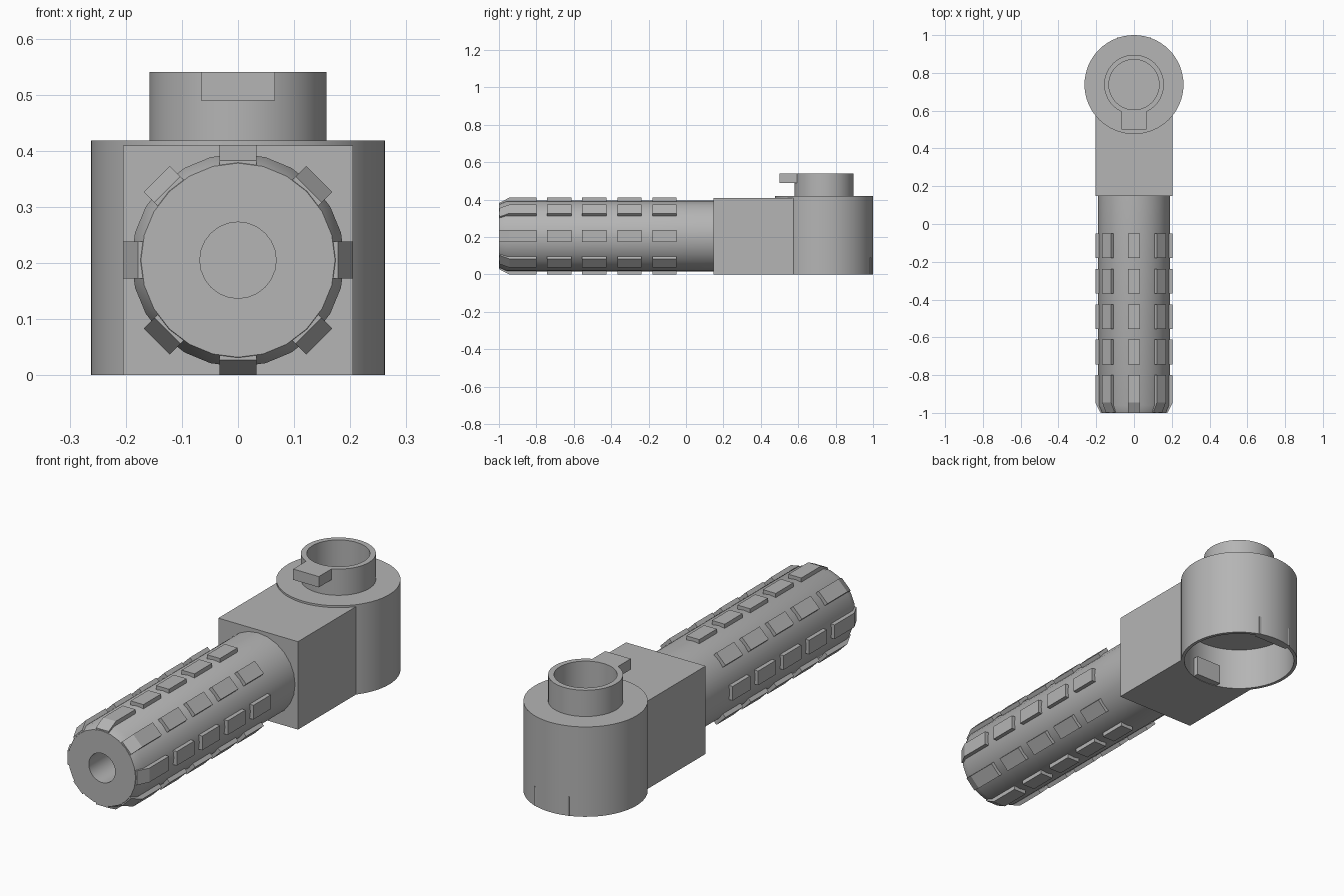
import bpy, bmesh, math
from mathutils import Matrix, Vector

cube = bpy.data.objects.get("Cube")
if cube:
    bpy.data.objects.remove(cube, do_unlink=True)

grey = bpy.data.materials.new("plain grey")
grey.use_nodes = True
colour = (0.46, 0.46, 0.46, 1)
grey.diffuse_color = colour
grey.node_tree.nodes["Principled BSDF"].inputs["Base Color"].default_value = colour

HUB_Y = 0.738
HUB_R = 0.262
CUP_R = 0.247
AXIS_Z = 0.205


def finish(name, bm, smooth=False):
    bmesh.ops.recalc_face_normals(bm, faces=bm.faces)
    mesh = bpy.data.meshes.new(name)
    bm.to_mesh(mesh)
    bm.free()
    mesh.materials.append(grey)
    obj = bpy.data.objects.new(name, mesh)
    bpy.context.collection.objects.link(obj)
    if smooth:
        bpy.ops.object.select_all(action="DESELECT")
        obj.select_set(True)
        bpy.context.view_layer.objects.active = obj
        bpy.ops.object.shade_smooth_by_angle(angle=math.radians(30))
    return obj


def lathe(name, profile, sides, matrix):
    """Spin a (radius, height) profile whose two ends lie on the axis."""
    bm = bmesh.new()
    verts = [bm.verts.new((r, 0, h)) for r, h in profile]
    edges = [bm.edges.new(pair) for pair in zip(verts, verts[1:])]
    bmesh.ops.spin(bm, geom=verts + edges, cent=(0, 0, 0), axis=(0, 0, 1),
                   angle=math.tau, steps=sides, use_duplicate=False)
    bmesh.ops.remove_doubles(bm, verts=bm.verts, dist=0.0001)
    bm.transform(matrix)
    return finish(name, bm, True)


def prism(name, outline, depth, matrix):
    """Extrude an XY outline along Z."""
    bm = bmesh.new()
    face = bm.faces.new([bm.verts.new((x, y, 0)) for x, y in outline])
    moved = bmesh.ops.extrude_face_region(bm, geom=[face])["geom"]
    bmesh.ops.translate(bm, vec=(0, 0, depth),
                        verts=[v for v in moved if isinstance(v, bmesh.types.BMVert)])
    bm.transform(matrix)
    return finish(name, bm)


def box(name, low, high):
    outline = [(low[0], low[1]), (high[0], low[1]), (high[0], high[1]), (low[0], high[1])]
    return prism(name, outline, high[2] - low[2], Matrix.Translation((0, 0, low[2])))


# Hub: open cup below, hollow neck above
lathe("hub", [(0, 0.2), (CUP_R, 0.2), (CUP_R, 0), (HUB_R, 0), (HUB_R, 0.418),
              (0.158, 0.418), (0.158, 0.54), (0.133, 0.54), (0.133, 0.24), (0, 0.24)],
      64, Matrix.Translation((0, HUB_Y, 0)))

# Key on the neck, and the lugs inside the cup
box("neck_key", (-0.066, 0.5, 0.49), (0.066, 0.597, 0.54))
box("front_lug", (-0.066, 0.487, 0.002), (0.066, 0.525, 0.095))
box("back_lug", (-0.09, 0.955, 0.001), (0.09, 0.988, 0.09))

# Square block with a hollowed end that meets the hub
half = 0.205
spread = math.asin(half / (HUB_R - 0.006))
outline = [(-half, 0.148), (half, 0.148)]
for i in range(17):
    a = spread * (1 - i / 8)
    outline.append(((HUB_R - 0.006) * math.sin(a), HUB_Y - (HUB_R - 0.006) * math.cos(a)))
prism("connector_block", outline, 0.409, Matrix.Identity(4))

# Grip bar with a bored, chamfered end
along = Matrix.Translation((0, 0, AXIS_Z)) @ Matrix.Rotation(math.radians(-90), 4, "X")
lathe("grip", [(0, -0.6), (0.068, -0.6), (0.068, -1), (0.173, -1), (0.19, -0.96),
               (0.19, 0.155), (0, 0.155)], 24, along)

# Grip pads: eight rows of five, the end pads sloping to the chamfer
for row in range(8):
    turn = (Matrix.Translation((0, 0, AXIS_Z))
            @ Matrix.Rotation(row * math.tau / 8, 4, "Y")
            @ Matrix.Rotation(math.radians(90), 4, "Y")
            @ Matrix.Translation((0, 0, -0.033)))
    for col in range(5):
        end = -0.05 - col * 0.1875
        start = end - 0.13
        if col == 4:
            side = [(-0.168, end), (-0.205, end), (-0.205, -0.945),
                    (-0.178, -0.998), (-0.168, -0.998)]
        else:
            side = [(-0.175, end), (-0.205, end), (-0.205, start), (-0.175, start)]
        prism(f"grip_pad_{row + 1}_{col + 1}", side, 0.066, turn)
